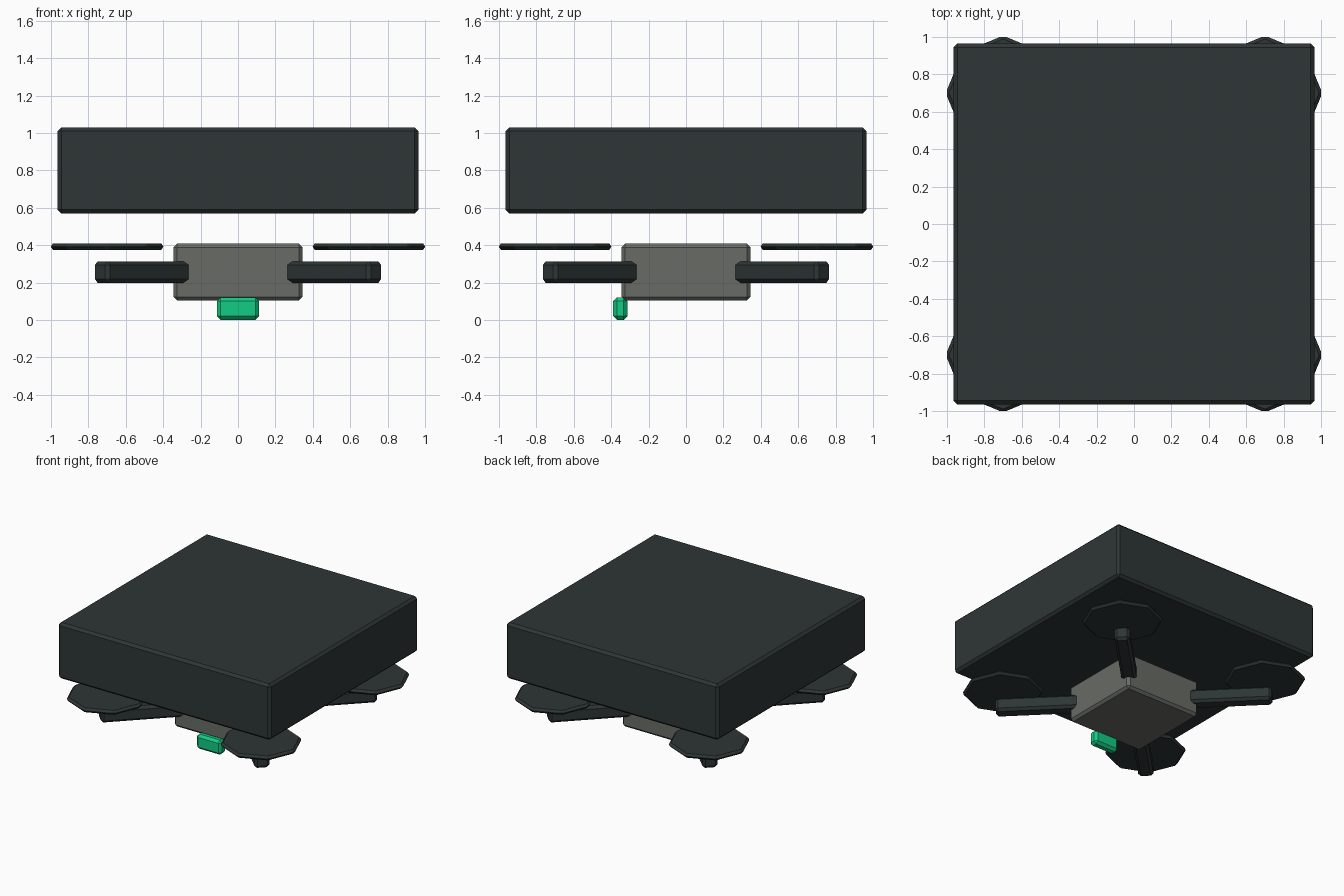
import bpy
import math

if "Cube" in bpy.data.objects:
    bpy.data.objects.remove(bpy.data.objects["Cube"])


def material(name, rgb):
    m = bpy.data.materials.new(name)
    m.diffuse_color = (*rgb, 1)
    m.use_nodes = True
    m.node_tree.nodes["Principled BSDF"].inputs["Base Color"].default_value = m.diffuse_color
    return m


DARK = material("dark slate", (0.027, 0.037, 0.036))
GREY = material("warm grey", (0.138, 0.150, 0.130))
GREEN = material("bright green", (0.006, 0.60, 0.23))


def finish(ob, name, mat, bevel):
    """Name, colour and chamfer a part."""
    ob.name = name
    ob.data.materials.append(mat)
    mod = ob.modifiers.new("chamfer", 'BEVEL')
    mod.width = bevel
    mod.segments = 1
    mod.limit_method = 'ANGLE'
    mod.angle_limit = math.radians(30)
    return ob


def block(name, centre, size, mat, turn=0.0, bevel=0.02):
    bpy.ops.mesh.primitive_cube_add(size=1, location=centre)
    ob = bpy.context.object
    for v in ob.data.vertices:
        v.co = [c * s for c, s in zip(v.co, size)]
    ob.rotation_euler.z = turn
    return finish(ob, name, mat, bevel)


# Cargo box hovering above, central body, front camera
block("cargo_box", (0, 0, 0.80), (1.93, 1.93, 0.46), DARK)
block("body", (0, 0, 0.256), (0.69, 0.69, 0.305), GREY)
block("front_camera", (0, -0.351, 0.06), (0.226, 0.076, 0.12), GREEN)

# Four diagonal arms, each with an eight-sided rotor disc above its end
ARM_START, ARM_END = 0.25, 1.044
for sx, sy, label in ((1, -1, "front_right"), (-1, -1, "front_left"),
                      (1, 1, "back_right"), (-1, 1, "back_left")):
    mid = (ARM_START + ARM_END) / 2 * math.sqrt(0.5)
    block(label + "_arm", (sx * mid, sy * mid, 0.256),
          (ARM_END - ARM_START, 0.115, 0.115), DARK, math.atan2(sy, sx))
    bpy.ops.mesh.primitive_cylinder_add(vertices=8, radius=0.307, depth=0.036,
                                        location=(sx * 0.70, sy * 0.70, 0.392))
    finish(bpy.context.object, label + "_rotor", DARK, 0.0165)
